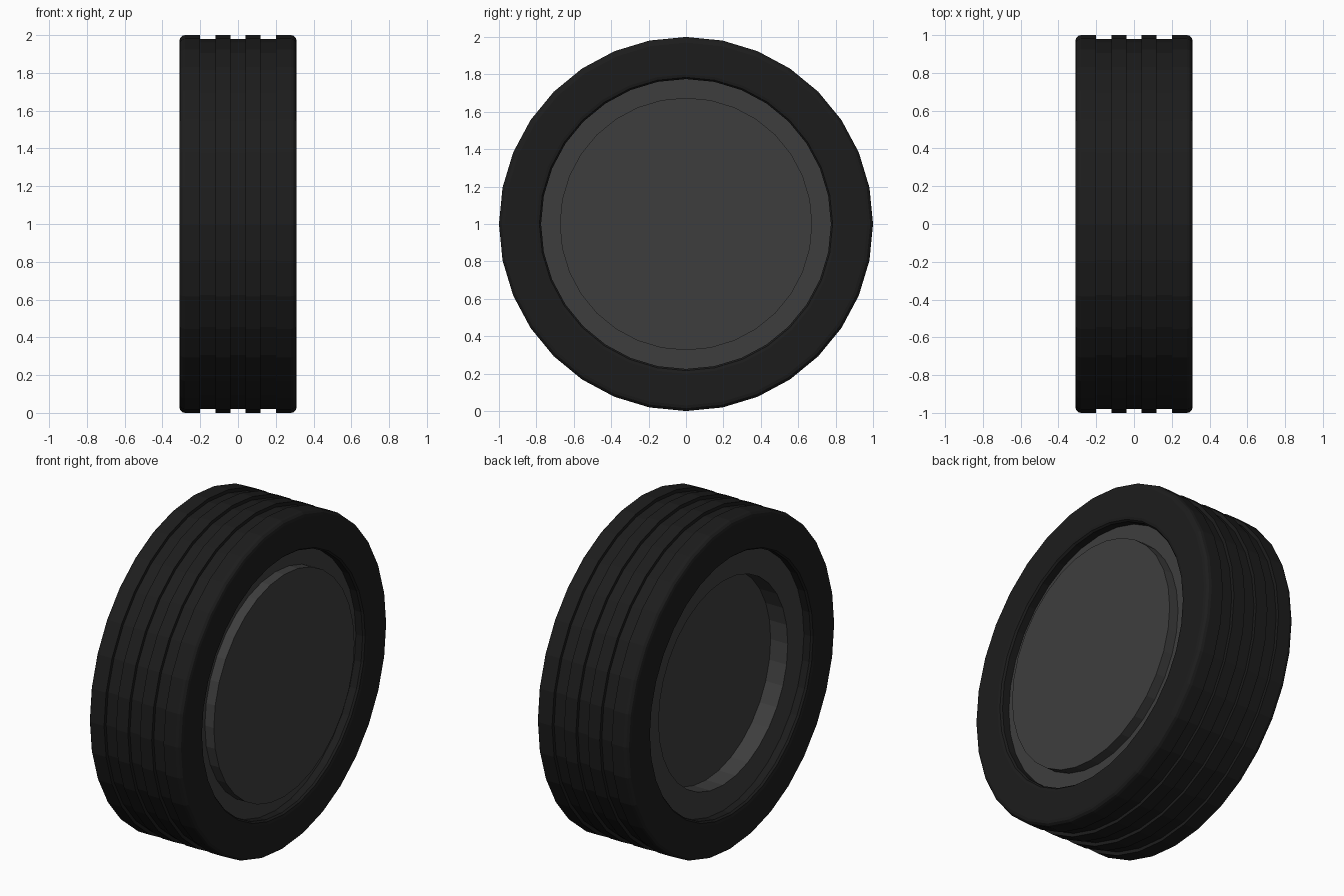
import bpy, math

if "Cube" in bpy.data.objects:
    bpy.data.objects.remove(bpy.data.objects["Cube"])

SIDES = 32


def material(name, v):
    m = bpy.data.materials.new(name)
    m.diffuse_color = (v, v, v, 1)
    m.use_nodes = True
    m.node_tree.nodes["Principled BSDF"].inputs["Base Color"].default_value = m.diffuse_color
    return m


def lathe(name, profile, mat, closed=False):
    """Revolve (x, radius) points around the x axis, through z = 1."""
    n = len(profile)
    verts, faces = [], []
    for i in range(SIDES):
        a = 2 * math.pi * i / SIDES
        verts += [(x, r * math.sin(a), 1 + r * math.cos(a)) for x, r in profile]
    for i in range(SIDES):
        p, q = i * n, (i + 1) % SIDES * n
        for j in range(n if closed else n - 1):
            k = (j + 1) % n
            faces.append((p + j, p + k, q + k, q + j))
    if not closed:  # flat discs close both ends
        faces.append([i * n for i in range(SIDES)])
        faces.append([i * n + n - 1 for i in reversed(range(SIDES))])
    me = bpy.data.meshes.new(name)
    me.from_pydata(verts, [], faces)
    me.materials.append(mat)
    ob = bpy.data.objects.new(name, me)
    bpy.context.collection.objects.link(ob)
    # consistent outward normals
    bpy.context.view_layer.objects.active = ob
    ob.select_set(True)
    bpy.ops.object.mode_set(mode='EDIT')
    bpy.ops.mesh.select_all(action='SELECT')
    bpy.ops.mesh.normals_make_consistent(inside=False)
    bpy.ops.object.mode_set(mode='OBJECT')
    ob.select_set(False)
    return ob


# tyre: half cross-section with bevelled lip, rounded shoulder, tread grooves
half = [(0.24, 0.775), (0.295, 0.775), (0.306, 0.784), (0.31, 0.80), (0.31, 0.97)]
half += [(0.28 + 0.03 * math.cos(t), 0.97 + 0.03 * math.sin(t))
         for t in (math.pi / 6, math.pi / 3, math.pi / 2)]
half += [(0.20, 1.0), (0.20, 0.98), (0.12, 0.98), (0.12, 1.0), (0.04, 1.0), (0.04, 0.98)]
lathe("tyre", half + [(-x, r) for x, r in reversed(half)],
      material("rubber", 0.012), closed=True)

# rim: raised disc on the +x side, recessed disc on the -x side
lathe("rim", [(0.31, 0.675), (0.25, 0.675), (0.25, 0.775),
              (-0.25, 0.775), (-0.25, 0.62), (-0.135, 0.62)],
      material("rim_grey", 0.048))
